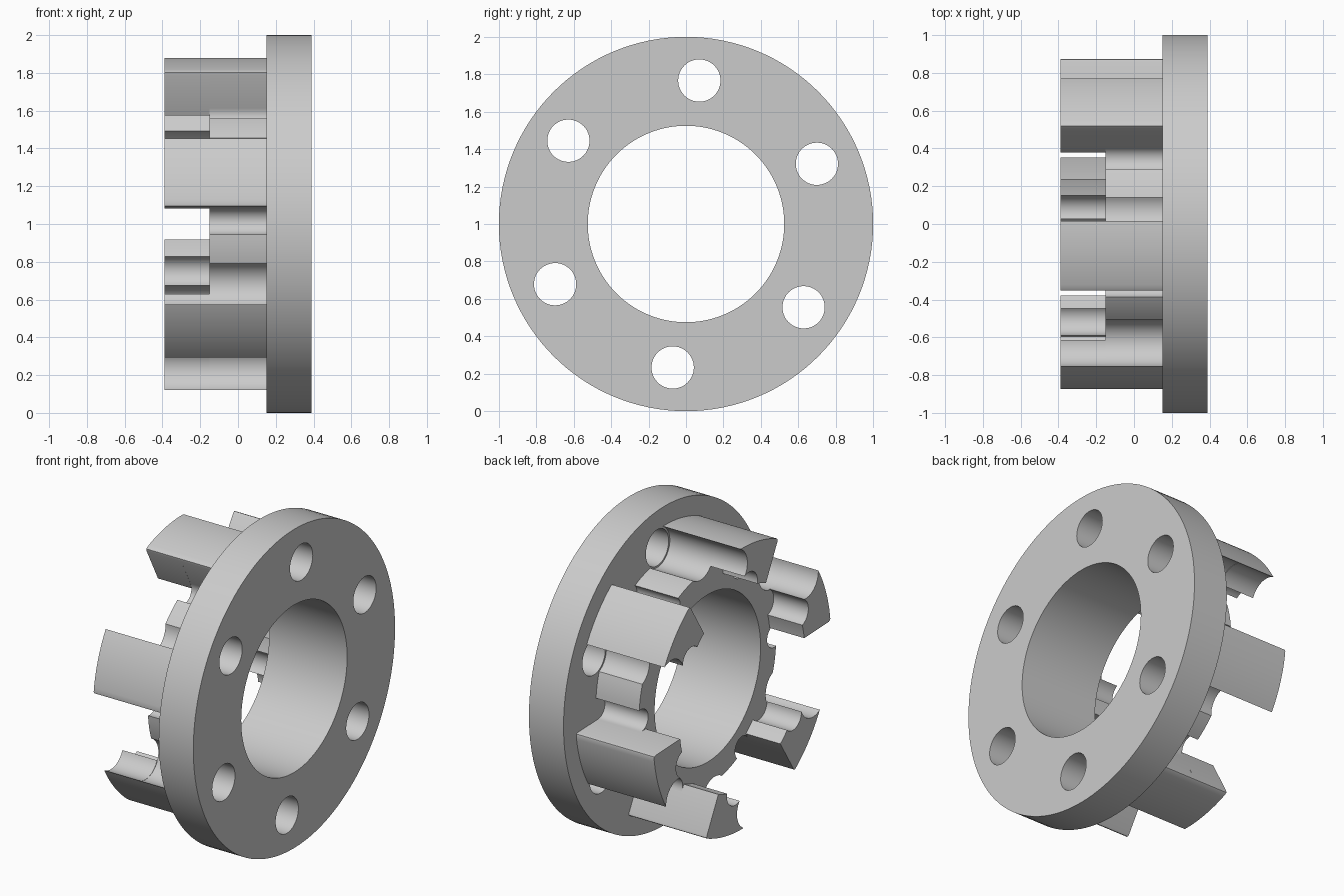
import bpy, bmesh, math
from mathutils import Matrix

cube = bpy.data.objects.get("Cube")
if cube:
    bpy.data.objects.remove(cube, do_unlink=True)

steel = bpy.data.materials.new("plain_grey")
steel.use_nodes = True
GREY = (0.6, 0.6, 0.6, 1)
steel.diffuse_color = GREY
steel.node_tree.nodes["Principled BSDF"].inputs["Base Color"].default_value = GREY

# Section plane is y/z; points are complex numbers y + z*i about the axis
BORE, HUB, TOOTH, BOLT = 0.525, 0.68, 0.88, 0.77
STEP = 60


def polar(r, deg):
    a = math.radians(deg)
    return complex(r * math.cos(a), r * math.sin(a))


def arc(centre, start, end, clockwise=False, n=16):
    """Points from start to end, turning around centre."""
    u, v = start - centre, end - centre
    a0, a1 = (math.degrees(math.atan2(w.imag, w.real)) for w in (u, v))
    sweep = (a1 - a0) % 360
    if clockwise:
        sweep -= 360
    return [centre + polar(abs(u) + (abs(v) - abs(u)) * i / n, a0 + sweep * i / n)
            for i in range(n + 1)]


def circle(r, centre=0j, n=48):
    return [centre + polar(r, 360 * i / n) for i in range(n)]


def turned(points, k):
    return [p * polar(1, STEP * k) for p in points]


def extrude_section(name, loops, x0, x1):
    """Fill nested loops, extrude them along x and return a clean mesh object."""
    curve = bpy.data.curves.new(name, "CURVE")
    curve.dimensions, curve.fill_mode = "2D", "BOTH"
    curve.extrude = (x1 - x0) / 2
    for loop in loops:
        loop = [p for i, p in enumerate(loop) if abs(p - loop[i - 1]) > 1e-4]
        spline = curve.splines.new("POLY")
        spline.points.add(len(loop) - 1)
        for point, p in zip(spline.points, loop):
            point.co = (p.real, p.imag, 0, 1)
        spline.use_cyclic_u = True
    temp = bpy.data.objects.new(name + "_section", curve)
    bpy.context.collection.objects.link(temp)
    graph = bpy.context.evaluated_depsgraph_get()
    mesh = bpy.data.meshes.new_from_object(temp.evaluated_get(graph))
    bpy.data.objects.remove(temp, do_unlink=True)

    # Section axes become y and z, the extrusion becomes x
    axes = Matrix(((0, 0, 1, (x0 + x1) / 2), (1, 0, 0, 0), (0, 1, 0, 1), (0, 0, 0, 1)))
    bm = bmesh.new()
    bm.from_mesh(mesh)
    bm.transform(axes)
    bmesh.ops.remove_doubles(bm, verts=bm.verts, dist=1e-5)
    bmesh.ops.recalc_face_normals(bm, faces=bm.faces)
    bm.to_mesh(mesh)
    bm.free()
    mesh.materials.clear()
    mesh.materials.append(steel)
    obj = bpy.data.objects.new(name, mesh)
    bpy.context.collection.objects.link(obj)
    bpy.ops.object.select_all(action="DESELECT")
    obj.select_set(True)
    bpy.context.view_layer.objects.active = obj
    bpy.ops.object.shade_smooth_by_angle(angle=math.radians(25))
    return obj


# Flange with bore and six bolt holes
bolt_holes = [circle(0.113, polar(BOLT, 24.7 + STEP * k)) for k in range(6)]
extrude_section("flange", [circle(1, n=128), circle(BORE, n=96)] + bolt_holes, 0.15, 0.39)

# Shared points of one jaw
bolt = polar(BOLT, 144.7)
heel = polar(TOOTH, 149)
horn = polar(0.695, 152.1)
ledge = polar(0.62, 164)
toe = polar(0.62, 172.4)
outer_face = arc(0j, heel, polar(TOOTH, 173)) + [polar(0.877, 173.7), polar(0.863, 173.9)]

# Hub: jaw root, relief groove, land, then bolt clearance, repeated six times
land_start, land_end = polar(HUB, 184.6), polar(HUB, 198)
sector = (outer_face
          + arc(polar(0.66, 178.7), polar(0.665, 172.7), land_start, True)
          + arc(0j, land_start, land_end, n=6)
          + arc(bolt * polar(1, STEP), land_end, heel * polar(1, STEP), True, 24))
hub_outline = [p for k in range(6) for p in turned(sector, k)]
extrude_section("hub", [hub_outline, circle(BORE, n=96)], -0.15, 0.15)

# Free ends of the jaws, hollowed on the inner side
jaw = (outer_face
       + arc(0j, toe, ledge, True, 6)
       + arc(polar(0.623, 156.3), ledge, horn, True)
       + arc(bolt, horn, heel, True))
for k in range(6):
    extrude_section(f"jaw_{k + 1}", [turned(jaw, k)], -0.39, -0.15)
